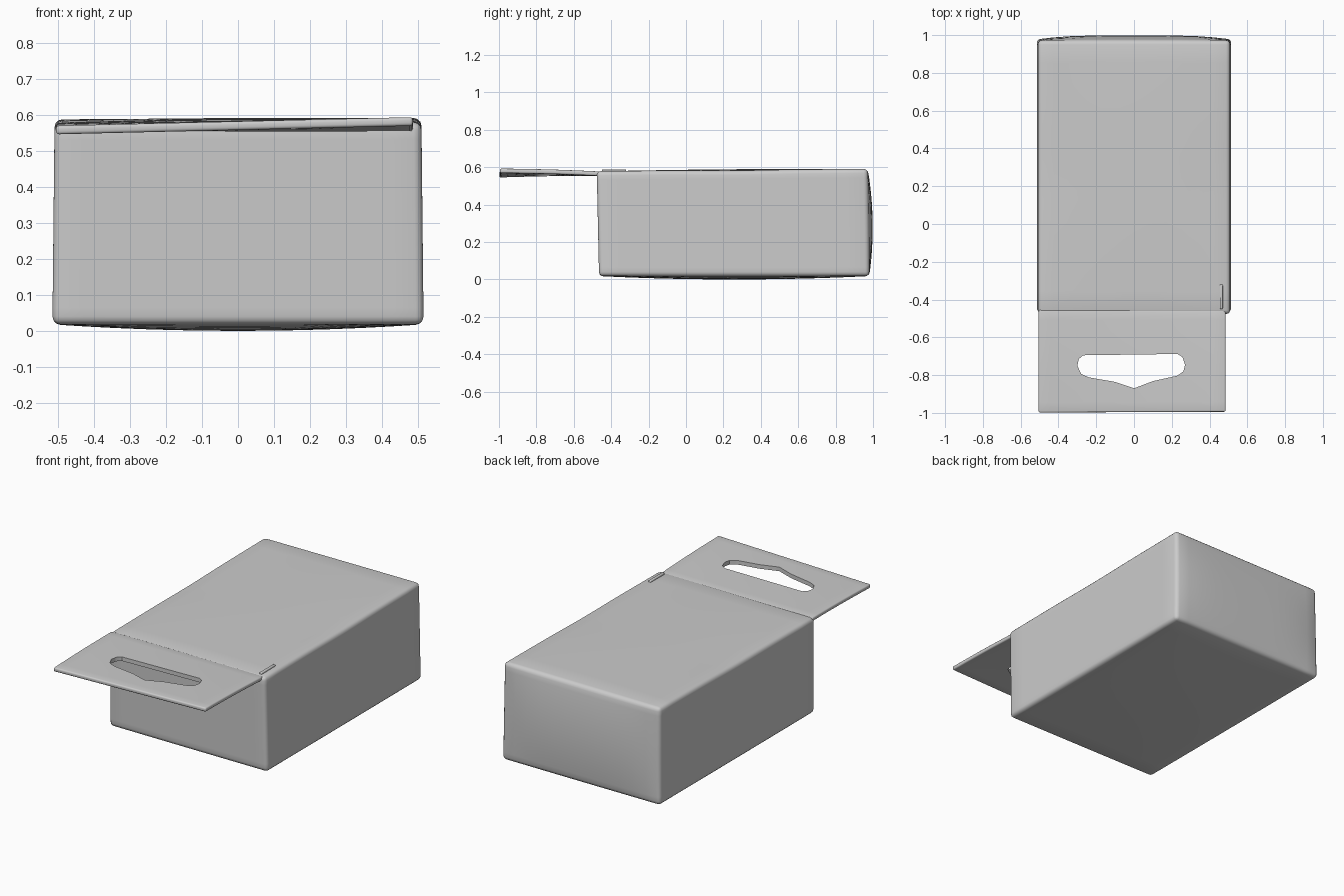
import bpy, bmesh, math
from mathutils import Vector

if "Cube" in bpy.data.objects:
    bpy.data.objects.remove(bpy.data.objects["Cube"])


def add_object(name, bm):
    bmesh.ops.recalc_face_normals(bm, faces=bm.faces)
    me = bpy.data.meshes.new(name)
    bm.to_mesh(me)
    bm.free()
    ob = bpy.data.objects.new(name, me)
    bpy.context.collection.objects.link(ob)
    return ob


def bevel(ob, width):
    m = ob.modifiers.new("edge", 'BEVEL')
    m.width, m.segments = width, 3
    m.limit_method, m.angle_limit = 'ANGLE', math.radians(50)


def finish(ob):
    bpy.ops.object.select_all(action='DESELECT')
    bpy.context.view_layer.objects.active = ob
    ob.select_set(True)
    bpy.ops.object.convert(target='MESH')
    bpy.ops.object.shade_smooth_by_angle(angle=math.radians(40))


def dome(a, b):
    return (1 - a * a) * (1 - b * b)


# Carton body: gently bulging soft-edged box
bm = bmesh.new()
bmesh.ops.create_cube(bm, size=2)
bmesh.ops.subdivide_edges(bm, edges=bm.edges[:], cuts=11, use_grid_fill=True)
for v in bm.verts:
    u, w, t = v.co
    up = (t + 1) / 2
    x = u * (0.515 - 0.006 * up)
    front = -0.465 - 0.012 * up
    back = 0.98 - 0.008 * up
    y = front + (back - front) * (w + 1) / 2
    top = 0.577 + 0.006 * (w + 1) + 0.002 * u
    z = 0.018 + (top - 0.018) * up
    if w > 0.999:
        y += 0.022 * dome(u * u, t)
    if t > 0.999:
        z += 0.006 * dome(u, w) - 0.004 * math.exp(-(w / 0.3) ** 2) * u * u
    if t < -0.999:
        z -= 0.018 * dome(u, w)
    v.co = (x, y, z)
body = add_object("carton_body", bm)
bevel(body, 0.022)
finish(body)

# Hanging tab: thin, slightly twisted sheet carrying on from the top panel
bm = bmesh.new()
bmesh.ops.create_grid(bm, x_segments=16, y_segments=10, size=1)
for v in bm.verts:
    u, w = v.co.x, v.co.y
    out = (1 - w) / 2
    z = 0.565 + out * (0.004 + 0.012 * u) + 0.003 * math.sin(math.pi * out)
    x = -0.01 + 0.495 * u
    y = -0.455 + out * (-0.539 - 0.004 * (1 - u) / 2)
    v.co = (x, y, z)
tab = add_object("hang_tab", bm)
sol = tab.modifiers.new("thickness", 'SOLIDIFY')
sol.thickness, sol.offset = 0.024, 0
bevel(tab, 0.008)

# Hand slot cutter: rounded ends and pointed lower edge
slot = [(-0.27, -0.695), (0.23, -0.688), (0.257, -0.705), (0.27, -0.745),
        (0.262, -0.78), (0.23, -0.803), (0.1, -0.832), (0.0, -0.87),
        (-0.1, -0.836), (-0.24, -0.812), (-0.28, -0.793), (-0.3, -0.75),
        (-0.292, -0.715)]
bm = bmesh.new()
face = bm.faces.new([bm.verts.new((x, y, 0.4)) for x, y in slot])
ext = bmesh.ops.extrude_face_region(bm, geom=[face])
bmesh.ops.translate(bm, vec=Vector((0, 0, 0.4)),
                    verts=[g for g in ext['geom'] if isinstance(g, bmesh.types.BMVert)])
cutter = add_object("slot_cutter", bm)
cutter.hide_render = True
cut = tab.modifiers.new("slot", 'BOOLEAN')
cut.object, cut.operation, cut.solver = cutter, 'DIFFERENCE', 'EXACT'
finish(tab)
bpy.data.objects.remove(cutter)

# Small raised fold where the tab crease meets the right edge
bm = bmesh.new()
bmesh.ops.create_cube(bm, size=1)
for v in bm.verts:
    v.co = (0.462 + 0.016 * v.co.x, -0.385 + 0.13 * v.co.y, 0.579 + 0.02 * v.co.z)
fold = add_object("crease_fold", bm)
bevel(fold, 0.005)
finish(fold)
